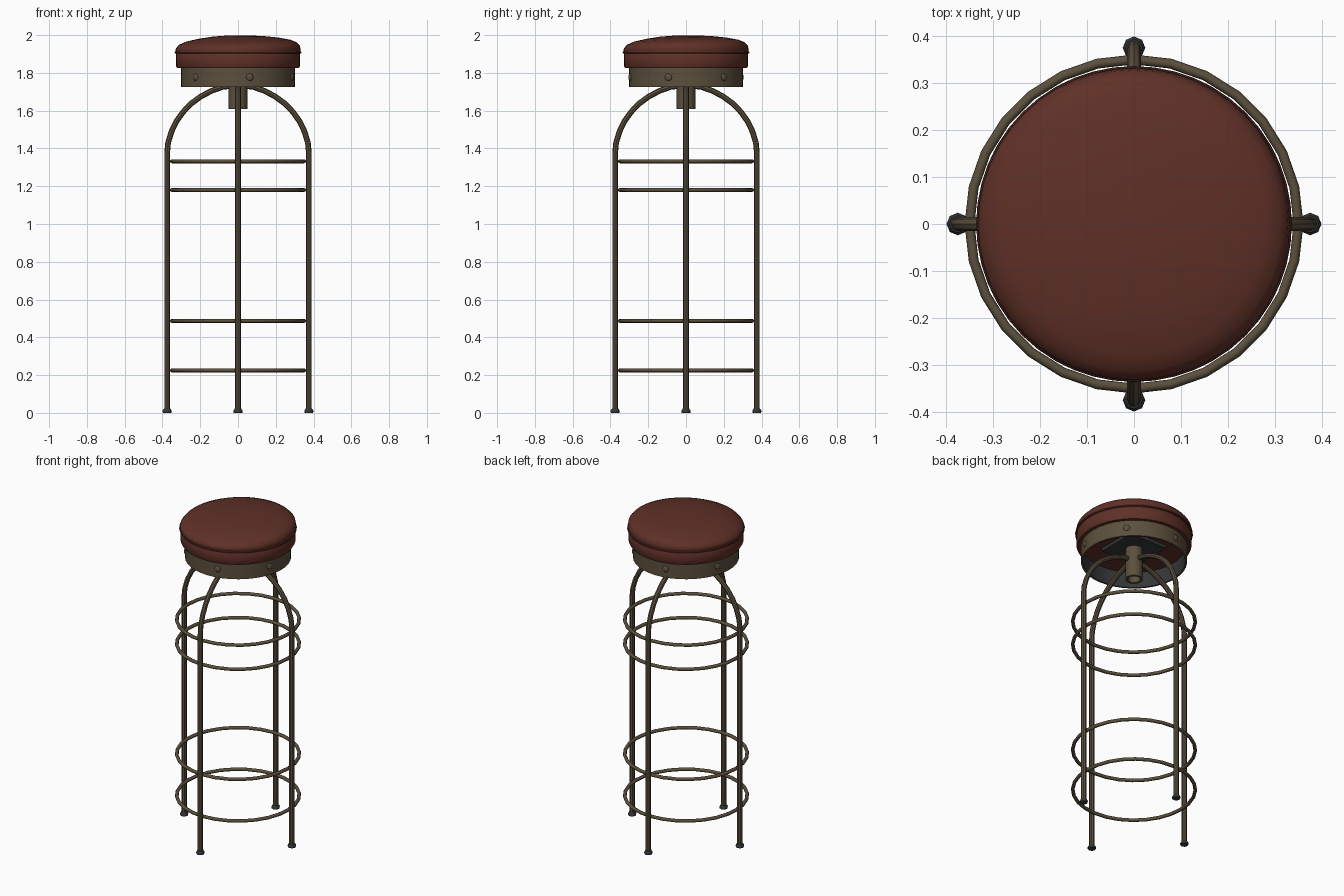
import bpy, bmesh, math
from mathutils import Vector

if "Cube" in bpy.data.objects:
    bpy.data.objects.remove(bpy.data.objects["Cube"])


def material(name, rgb):
    m = bpy.data.materials.new(name)
    m.use_nodes = True
    color = (*rgb, 1)
    m.diffuse_color = color
    bsdf = m.node_tree.nodes["Principled BSDF"]
    bsdf.inputs["Base Color"].default_value = color
    bsdf.inputs["Roughness"].default_value = 0.6
    return m


LEATHER = material("red brown leather", (0.115, 0.03, 0.02))
BRASS = material("aged bronze", (0.105, 0.08, 0.047))
STEEL = material("dark steel", (0.035, 0.038, 0.041))


def smooth(obj, angle=40):
    bpy.ops.object.select_all(action="DESELECT")
    bpy.context.view_layer.objects.active = obj
    obj.select_set(True)
    bpy.ops.object.shade_smooth_by_angle(angle=math.radians(angle))


def finish(obj, name, *mats, angle=40):
    obj.name = obj.data.name = name
    obj.data.materials.clear()
    for m in mats:
        obj.data.materials.append(m)
    smooth(obj, angle)
    return obj


def lathe(name, profile, segments, *mats, closed=False, angle=40):
    """Turn a (radius, z) profile around the z axis."""
    bm = bmesh.new()
    verts = [bm.verts.new((r, 0, z)) for r, z in profile]
    pairs = list(zip(verts, verts[1:]))
    if closed:
        pairs.append((verts[-1], verts[0]))
    edges = [bm.edges.new(p) for p in pairs]
    bmesh.ops.spin(bm, geom=verts + edges, axis=(0, 0, 1), cent=(0, 0, 0),
                   angle=math.tau, steps=segments)
    bmesh.ops.remove_doubles(bm, verts=bm.verts, dist=0.0002)
    bmesh.ops.recalc_face_normals(bm, faces=bm.faces)
    mesh = bpy.data.meshes.new(name)
    bm.to_mesh(mesh)
    bm.free()
    obj = bpy.data.objects.new(name, mesh)
    bpy.context.collection.objects.link(obj)
    return finish(obj, name, *mats, angle=angle)


def tube(name, points, radius, mat):
    """Sweep a round tube along a path and turn it into a mesh."""
    curve = bpy.data.curves.new(name, "CURVE")
    curve.dimensions = "3D"
    curve.bevel_depth = radius
    curve.bevel_resolution = 2
    curve.use_fill_caps = True
    spline = curve.splines.new("POLY")
    spline.points.add(len(points) - 1)
    for p, co in zip(spline.points, points):
        p.co = (*co, 1)
    obj = bpy.data.objects.new(name, curve)
    bpy.context.collection.objects.link(obj)
    bpy.ops.object.select_all(action="DESELECT")
    bpy.context.view_layer.objects.active = obj
    obj.select_set(True)
    bpy.ops.object.convert(target="MESH")
    return finish(bpy.context.view_layer.objects.active, name, mat)


# Padded seat: straight lower side and a domed, slightly uneven top
lathe("seat_base", [(0, 1.825), (0.322, 1.825), (0.328, 1.835), (0.328, 1.9),
                    (0.32, 1.91), (0, 1.91)], 48, LEATHER)
cushion = lathe("seat_cushion", [
    (0, 1.9), (0.325, 1.9), (0.332, 1.92), (0.328, 1.938), (0.312, 1.955),
    (0.28, 1.969), (0.22, 1.982), (0.14, 1.993), (0.06, 1.998), (0, 1.999)],
    48, LEATHER)
for v in cushion.data.vertices:
    if v.co.z > 1.93:
        r = Vector(v.co.xy).length
        v.co.z += 0.02 * (v.co.x + v.co.y) * min(1, r / 0.25)
bpy.ops.mesh.primitive_torus_add(major_radius=0.33, minor_radius=0.006,
                                 major_segments=48, minor_segments=8,
                                 location=(0, 0, 1.908))
finish(bpy.context.object, "seat_piping", LEATHER)

# Metal band under the seat, dark on the inside
band = lathe("seat_band", [(0.303, 1.725), (0.303, 1.826), (0.292, 1.826),
                           (0.292, 1.725)], 40, BRASS, STEEL, closed=True)
for f in band.data.polygons:
    if f.normal.xy.dot(f.center.xy) < -0.1:
        f.material_index = 1

# Rivets around the band
for i in range(6):
    a = math.radians(-78 + 60 * i)
    bpy.ops.mesh.primitive_uv_sphere_add(
        segments=12, ring_count=8, radius=0.02,
        location=(0.301 * math.cos(a), 0.301 * math.sin(a), 1.777),
        rotation=(0, math.pi / 2, a))
    rivet = finish(bpy.context.object, f"rivet_{i + 1}", BRASS)
    rivet.scale.z = 0.5

# Mounting plate and hollow swivel post
bpy.ops.mesh.primitive_cube_add(size=1, location=(0, 0, 1.816))
plate = finish(bpy.context.object, "mounting_plate", STEEL)
plate.scale = (0.26, 0.26, 0.02)
lathe("swivel_post", [(0.05, 1.61), (0.05, 1.81), (0.036, 1.81),
                      (0.036, 1.61)], 20, BRASS, closed=True)

# Two crossed arches, each making a pair of legs
half = [(0.375, 0.01), (0.375, 1.38), (0.37, 1.43), (0.352, 1.49),
        (0.325, 1.545), (0.29, 1.594), (0.245, 1.64), (0.195, 1.676),
        (0.14, 1.705), (0.08, 1.726)]
arch = half + [(0, 1.735)] + [(-r, z) for r, z in reversed(half)]
tube("side_leg_arch", [(r, 0, z) for r, z in arch], 0.015, BRASS)
tube("front_back_leg_arch", [(0, r, z) for r, z in arch], 0.015, BRASS)

# Foot caps
for name, x, y in (("left", 1, 0), ("right", -1, 0),
                   ("front", 0, -1), ("back", 0, 1)):
    foot = lathe(name + "_foot", [(0, 0), (0.023, 0), (0.024, 0.012),
                                  (0.018, 0.022), (0, 0.022)], 8, STEEL)
    foot.location = (0.375 * x, 0.375 * y, 0)

# Foot rails
for i, z in enumerate((0.225, 0.487, 1.18, 1.332)):
    bpy.ops.mesh.primitive_torus_add(major_radius=0.35, minor_radius=0.0105,
                                     major_segments=28, minor_segments=8,
                                     location=(0, 0, z))
    finish(bpy.context.object, f"ring_rail_{i + 1}", BRASS, angle=50)
